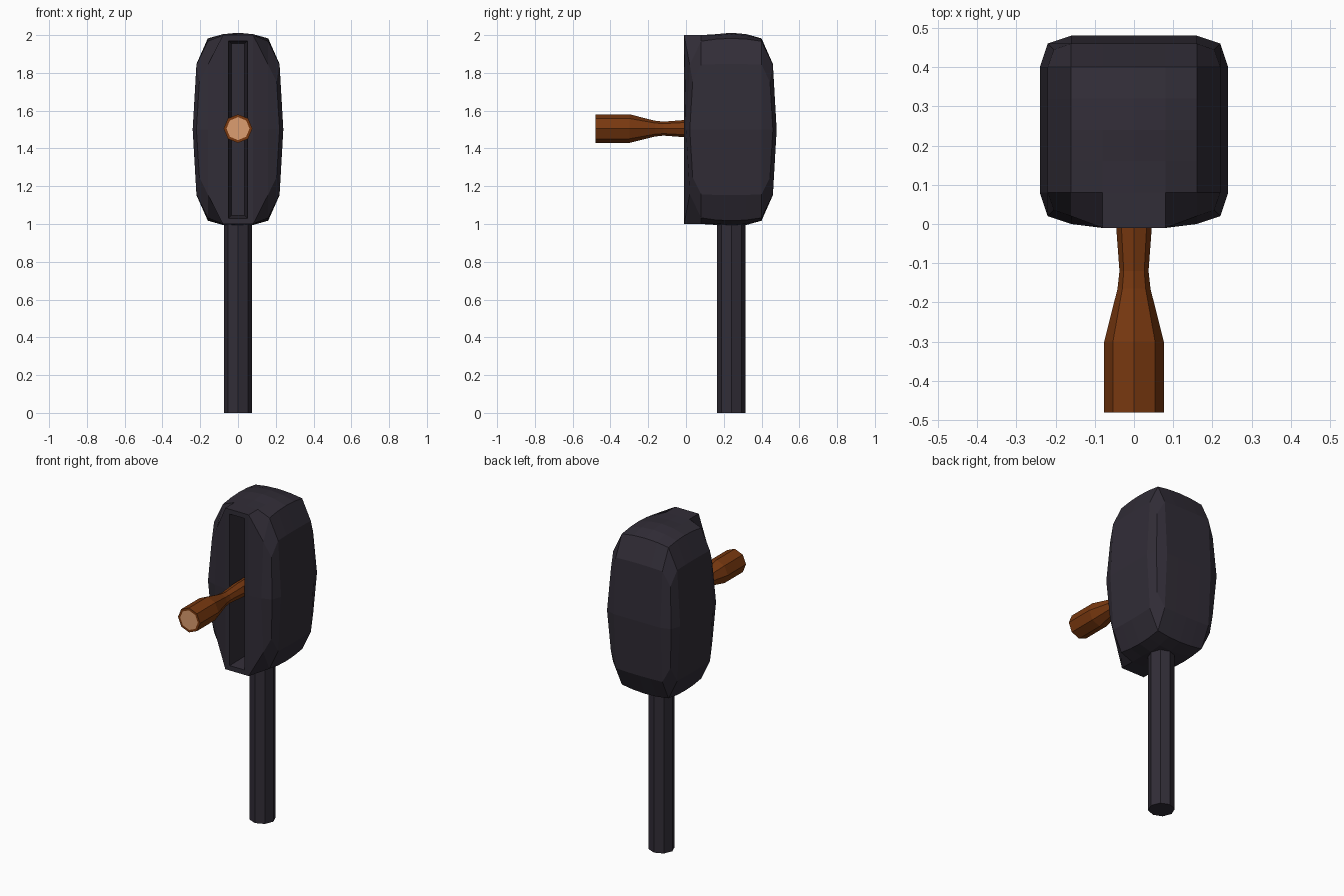
import bpy, bmesh, math

if "Cube" in bpy.data.objects:
    bpy.data.objects.remove(bpy.data.objects["Cube"])


def material(name, rgb):
    m = bpy.data.materials.new(name)
    m.diffuse_color = (*rgb, 1)
    m.use_nodes = True
    m.node_tree.nodes["Principled BSDF"].inputs["Base Color"].default_value = m.diffuse_color
    return m


DARK = material("dark_metal", (0.031, 0.026, 0.038))
WOOD = material("brown_wood", (0.19, 0.04, 0.005))
CUT = material("cut_wood", (0.72, 0.34, 0.16))


def add_object(name, bm, *mats):
    bmesh.ops.recalc_face_normals(bm, faces=bm.faces)
    me = bpy.data.meshes.new(name)
    bm.to_mesh(me)
    bm.free()
    ob = bpy.data.objects.new(name, me)
    bpy.context.collection.objects.link(ob)
    for m in mats:
        me.materials.append(m)
    return ob


def lathe(profile, place, sides=8):
    """Stack of octagonal rings: profile = (position along axis, radius)."""
    bm = bmesh.new()
    rings = []
    for t, r in profile:
        rings.append([bm.verts.new(place(t, r * math.cos(a), r * math.sin(a)))
                      for a in (2 * math.pi * i / sides for i in range(sides))])
    for lo, hi in zip(rings, rings[1:]):
        for i in range(sides):
            j = (i + 1) % sides
            bm.faces.new((lo[i], lo[j], hi[j], hi[i]))
    first = bm.faces.new(rings[0])
    bm.faces.new(rings[-1])
    return bm, first


# Housing: 3x3 prism cage rounded by one subdivision
bm = bmesh.new()
bmesh.ops.create_grid(bm, x_segments=3, y_segments=3, size=1)
ext = bmesh.ops.extrude_face_region(bm, geom=bm.faces[:], use_keep_orig=True)
lower = {g for g in ext["geom"] if isinstance(g, bmesh.types.BMVert)}
for v in bm.verts:
    rim = max(abs(v.co.x), abs(v.co.y)) > 0.9
    h = 0.905 if rim else 1.025
    z = -h if v in lower else h
    v.co = (v.co.x * 0.24, v.co.y * 0.24 + 0.24, z * 0.5 + 1.5)
housing = add_object("housing", bm, DARK)
mod = housing.modifiers.new("round", 'SUBSURF')
mod.levels = mod.render_levels = 1
mod.use_limit_surface = False
rounded = bpy.data.meshes.new_from_object(
    housing.evaluated_get(bpy.context.evaluated_depsgraph_get()))
housing.modifiers.clear()

# Flat front panel with a tapered slot sunk into it
bm = bmesh.new()
bm.from_mesh(rounded)
for v in bm.verts:
    if abs(v.co.x) < 0.1 and v.co.y < 0.1:
        if abs(v.co.z - 1.5) > 0.3:
            v.co.z = 2.0 if v.co.z > 1.5 else 1.0
        if v.co.y < 0.05:
            v.co.y = -0.01
bm.normal_update()
panel = [f for f in bm.faces if all(v.co.y < -0.005 for v in f.verts)]
bmesh.ops.inset_region(bm, faces=panel, thickness=0.03, use_even_offset=True)
bmesh.ops.inset_region(bm, faces=panel, thickness=0.015, depth=-0.16,
                       use_even_offset=True)
bm.to_mesh(rounded)
bm.free()
housing.data = rounded

# Post
bm, _ = lathe([(0, 0.075), (1.03, 0.075)], lambda t, a, b: (a, 0.24 + b, t))
add_object("post", bm, DARK)

# Lever handle with a pale cut end
bm, end = lathe([(-0.48, 0.076), (-0.3, 0.076), (-0.165, 0.042), (-0.12, 0.037),
                 (0.0, 0.046), (0.16, 0.046)], lambda t, a, b: (a, t, 1.505 + b))
bm.normal_update()
bmesh.ops.inset_region(bm, faces=[end], thickness=0.014, use_even_offset=True)
end.material_index = 1
add_object("lever_handle", bm, WOOD, CUT)
